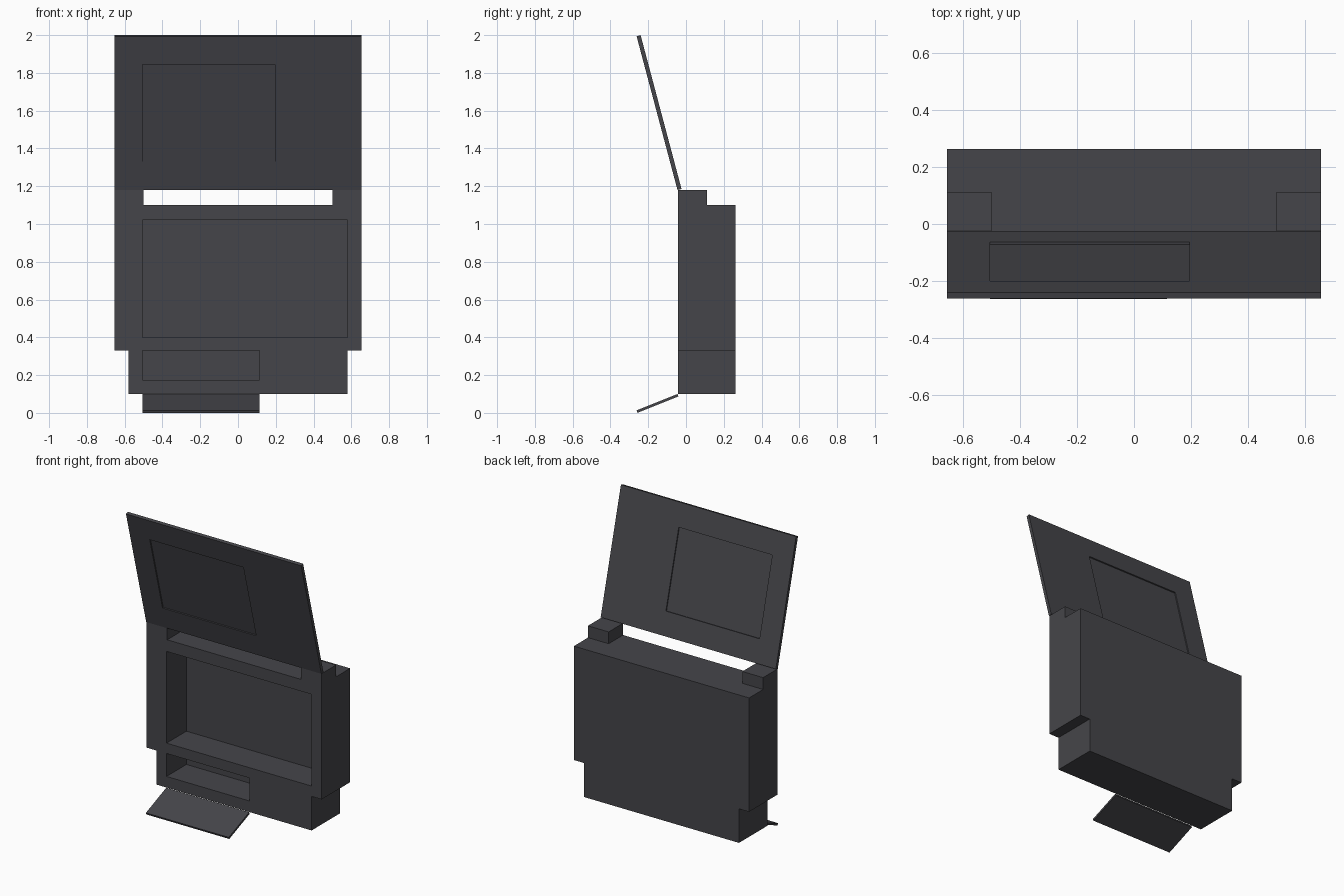
import bpy, bmesh
from math import radians
from mathutils import Matrix

cube = bpy.data.objects.get("Cube")
if cube:
    bpy.data.objects.remove(cube, do_unlink=True)

COLOUR = (0.06, 0.06, 0.068, 1)
grey = bpy.data.materials.new("dark_slate_grey")
grey.use_nodes = True
grey.diffuse_color = COLOUR
grey.node_tree.nodes["Principled BSDF"].inputs["Base Color"].default_value = COLOUR


def add_object(name, bm):
    bmesh.ops.recalc_face_normals(bm, faces=bm.faces)
    mesh = bpy.data.meshes.new(name)
    bm.to_mesh(mesh)
    bm.free()
    mesh.materials.append(grey)
    obj = bpy.data.objects.new(name, mesh)
    bpy.context.collection.objects.link(obj)
    return obj


def box(name, x, y, z):
    """Box from (min, max) pairs on each axis."""
    bm = bmesh.new()
    bmesh.ops.create_cube(bm, size=1)
    for v in bm.verts:
        v.co = [lo if c < 0 else hi for c, (lo, hi) in zip(v.co, (x, y, z))]
    return add_object(name, bm)


def prism(name, outline, front, back):
    """Extrude an x-z outline from front to back."""
    bm = bmesh.new()
    face = bm.faces.new([bm.verts.new((x, front, z)) for x, z in outline])
    out = bmesh.ops.extrude_face_region(bm, geom=[face])
    verts = [g for g in out["geom"] if isinstance(g, bmesh.types.BMVert)]
    bmesh.ops.translate(bm, vec=(0, back - front, 0), verts=verts)
    return add_object(name, bm)


def carve(obj, *ranges):
    """Cut box-shaped recesses and bake the result."""
    for r in ranges:
        cutter = box("recess_cutter", *r)
        cutter.hide_render = True
        mod = obj.modifiers.new("recess", 'BOOLEAN')
        mod.object, mod.operation, mod.solver = cutter, 'DIFFERENCE', 'EXACT'
        bpy.context.view_layer.update()
        graph = bpy.context.evaluated_depsgraph_get()
        baked = bpy.data.meshes.new_from_object(obj.evaluated_get(graph))
        obj.modifiers.clear()
        obj.data = baked
        bpy.data.objects.remove(cutter, do_unlink=True)


FRONT, BACK = -0.042, 0.262
WIDE, NARROW = 0.655, 0.58
LEFT_EDGE = -0.505

# Housing with a narrower base, a large bay and a small slot
half = [(NARROW, 0.1), (NARROW, 0.33), (WIDE, 0.33), (WIDE, 1.1)]
housing = prism("housing", half + [(-x, z) for x, z in reversed(half)], FRONT, BACK)
carve(housing,
      ((LEFT_EDGE, NARROW), (-0.2, 0.17), (0.4, 1.02)),
      ((LEFT_EDGE, 0.115), (-0.2, 0.17), (0.175, 0.33)))

# Hinge blocks on top
for side, x in (("right", (-WIDE, -0.5)), ("left", (0.5, WIDE))):
    box(side + "_hinge_block", x, (FRONT, 0.112), (1.1, 1.18))

# Tilted lid with a thin window pane recessed on both faces
lid = box("lid", (-WIDE, WIDE), (0, 0.022), (0, 0.842))
window = ((LEFT_EDGE, 0.195), (0.155, 0.687))
carve(lid, (window[0], (-0.05, 0.008), window[1]),
      (window[0], (0.014, 0.05), window[1]))
lid.matrix_world = Matrix.Translation((0, -0.045, 1.18)) @ Matrix.Rotation(radians(14.9), 4, 'X')

# Small slot flap hanging open at the bottom
flap = box("slot_flap", (LEFT_EDGE, 0.115), (-0.234, 0), (-0.014, 0))
flap.matrix_world = Matrix.Translation((0, -0.045, 0.1)) @ Matrix.Rotation(radians(21.8), 4, 'X')
